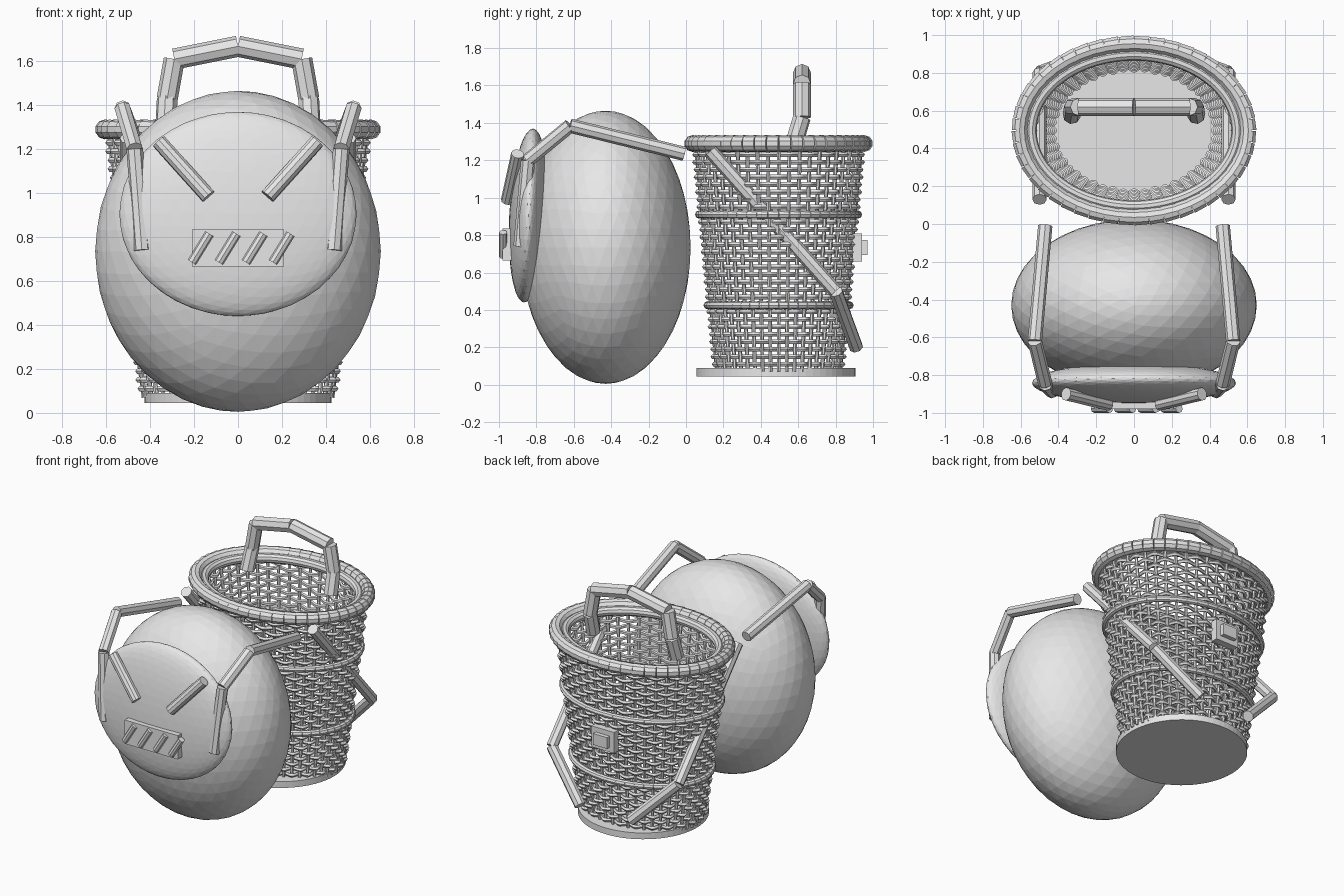
import bpy, bmesh, math
from mathutils import Vector, Matrix

if "Cube" in bpy.data.objects:
    bpy.data.objects.remove(bpy.data.objects["Cube"], do_unlink=True)

GREY = (0.8, 0.8, 0.8, 1)
mat = bpy.data.materials.new("plain grey")
mat.use_nodes = True
mat.diffuse_color = GREY
mat.node_tree.nodes["Principled BSDF"].inputs["Base Color"].default_value = GREY


def finish(name, bm):
    mesh = bpy.data.meshes.new(name)
    bm.normal_update()
    bm.to_mesh(mesh)
    bm.free()
    mesh.materials.append(mat)
    ob = bpy.data.objects.new(name, mesh)
    bpy.context.collection.objects.link(ob)
    return ob


def add_rod(bm, a, b, r1, r2=None, sides=8):
    a, b = Vector(a), Vector(b)
    d = b - a
    m = Matrix.Translation((a + b) / 2) @ d.to_track_quat('Z', 'Y').to_matrix().to_4x4()
    bmesh.ops.create_cone(bm, cap_ends=True, segments=sides, radius1=r1,
                          radius2=r1 if r2 is None else r2, depth=d.length, matrix=m)


def add_box(bm, centre, size):
    m = Matrix.Translation(centre) @ Matrix.Diagonal((*size, 1))
    bmesh.ops.create_cube(bm, size=1, matrix=m)


def add_ring(bm, path, r, sides=5):
    # closed tube around a roughly horizontal loop of (point, outward) pairs
    rings = []
    for p, out in path:
        ring = []
        for k in range(sides):
            t = math.tau * k / sides
            ring.append(bm.verts.new(p + out * r * math.cos(t) + Vector((0, 0, r * math.sin(t)))))
        rings.append(ring)
    for i, ring in enumerate(rings):
        nxt = rings[(i + 1) % len(rings)]
        for k in range(sides):
            j = (k + 1) % sides
            bm.faces.new((ring[k], nxt[k], nxt[j], ring[j]))


def chain(name, points, r, mirror=False, sides=8):
    # separate straight rods end to end
    bm = bmesh.new()
    for s in ((1, -1) if mirror else (1,)):
        pts = [(s * x, y, z) for x, y, z in points]
        for a, b in zip(pts, pts[1:]):
            add_rod(bm, a, b, r, sides=sides)
    return finish(name, bm)


def ellipsoid(name, centre, radii, tilt=0):
    bm = bmesh.new()
    m = (Matrix.Translation(centre) @ Matrix.Rotation(tilt, 4, 'X')
         @ Matrix.Diagonal((*radii, 1)))
    bmesh.ops.create_icosphere(bm, subdivisions=4, radius=1, matrix=m)
    return finish(name, bm)


# Body and face
ellipsoid("body", (0, -0.43, 0.735), (0.65, 0.455, 0.73))
ellipsoid("face_plate", (0, -0.842, 0.905), (0.54, 0.103, 0.465), math.radians(-3))

chain("eyes", [(0.36, -0.9, 1.235), (0.135, -0.955, 0.985)], 0.035, True, 10)

bm = bmesh.new()
add_box(bm, (0, -0.955, 0.75), (0.42, 0.05, 0.17))
finish("mouth_plate", bm)
bm = bmesh.new()
for i in range(4):
    x = -0.17 + 0.123 * i
    add_rod(bm, (x - 0.04, -0.978, 0.685), (x + 0.04, -0.978, 0.815), 0.022)
finish("teeth", bm)

# Shoulder straps over the body
chain("body_straps", [(0.47, -0.01, 1.235), (0.525, -0.62, 1.385),
                      (0.47, -0.845, 1.2), (0.435, -0.885, 0.74)], 0.038, True)

# Basket proportions
CY, Z0, Z1 = 0.495, 0.09, 1.26


def wall(theta, z, offset=0.0):
    f = (z - Z0) / (Z1 - Z0)
    out = Vector((math.cos(theta), math.sin(theta), 0))
    p = Vector(((0.43 + 0.155 * f) * out.x, CY + (0.33 + 0.11 * f) * out.y, z))
    return p + out * offset, out


def loop(count, z, offset):
    # offset is a function of the angle
    return [wall(math.tau * i / count, z, offset(math.tau * i / count)) for i in range(count)]


STAKES = 48

# Upright stakes
bm = bmesh.new()
for i in range(STAKES):
    t = math.tau * i / STAKES
    add_rod(bm, wall(t, Z0 - 0.02)[0], wall(t, Z1)[0], 0.011, sides=6)
finish("basket_stakes", bm)

# Woven strands passing in front of and behind the stakes
bm = bmesh.new()
ROWS = 29
for row in range(ROWS):
    z = Z0 + 0.02 + (Z1 - Z0 - 0.05) * row / (ROWS - 1)
    sign = 1 if row % 2 else -1
    add_ring(bm, loop(STAKES * 4, z, lambda t: sign * 0.015 * math.cos(t * STAKES / 2)), 0.0135)
finish("basket_weave", bm)


def wrapped_ring(name, z, offset, r, sides):
    # hoop made of short, slightly flared pieces
    bm = bmesh.new()
    pts = [p for p, out in loop(STAKES, z, lambda t: offset)]
    for a, b in zip(pts, pts[1:] + pts[:1]):
        add_rod(bm, a, b, r, r * 0.92, sides)
    finish(name, bm)


wrapped_ring("rim", 1.29, 0.017, 0.045, 10)
wrapped_ring("upper_band", 0.91, 0.018, 0.022, 8)
wrapped_ring("lower_band", 0.425, 0.018, 0.022, 8)
bm = bmesh.new()
add_ring(bm, loop(96, 1.275, lambda t: -0.04), 0.032, 10)
finish("inner_rim", bm)

# Base disc
bm = bmesh.new()
add_rod(bm, (0, 0.48, 0.045), (0, 0.48, 0.09), 0.425, sides=64)
finish("base_disc", bm)

# Top handle, built as a faceted arch
half = [(0.33, 0.575, 1.28), (0.322, 0.62, 1.43), (0.29, 0.62, 1.61)]
arch = [(-x, y, z) for x, y, z in half] + [(0, 0.62, 1.668)] + half[::-1]
chain("top_handle", arch, 0.048)

# Carrying straps at the sides of the basket
chain("side_straps", [(0.5, 0.13, 1.25), (0.5, 0.8, 0.5), (0.2, 0.91, 0.2)], 0.038, True)

# Buckle on the back
bm = bmesh.new()
add_box(bm, (0, 0.915, 0.735), (0.18, 0.05, 0.15))
add_box(bm, (0, 0.95, 0.735), (0.11, 0.04, 0.08))
finish("back_buckle", bm)
